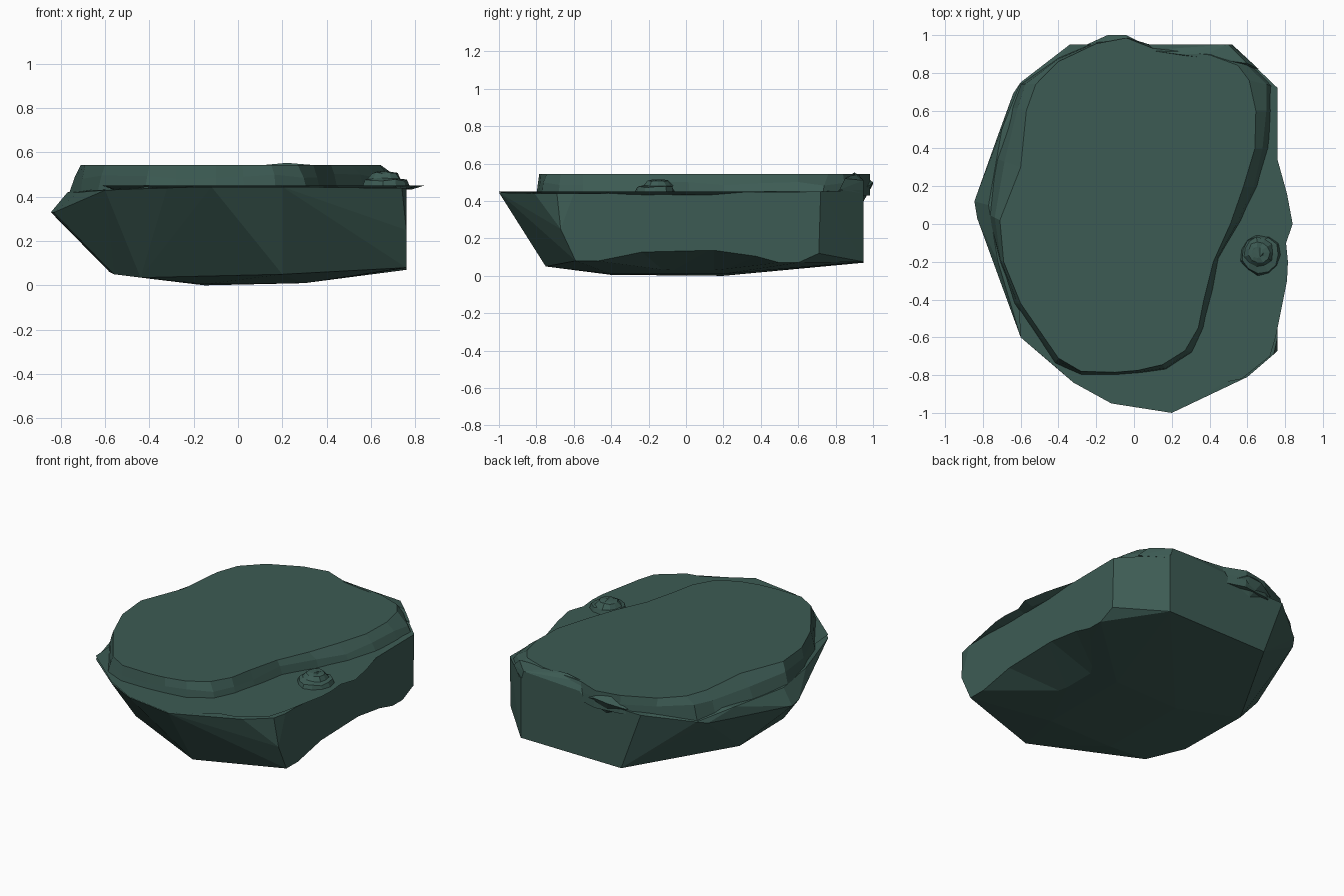
import bpy, bmesh, math, random

if "Cube" in bpy.data.objects:
    bpy.data.objects.remove(bpy.data.objects["Cube"])

random.seed(4)
mat = bpy.data.materials.new("dark_green_stone")
mat.diffuse_color = (0.046, 0.105, 0.088, 1)
mat.use_nodes = True
mat.node_tree.nodes["Principled BSDF"].inputs["Base Color"].default_value = mat.diffuse_color


def finish(name, bm):
    bmesh.ops.recalc_face_normals(bm, faces=bm.faces)
    me = bpy.data.meshes.new(name)
    bm.to_mesh(me)
    bm.free()
    ob = bpy.data.objects.new(name, me)
    bpy.context.collection.objects.link(ob)
    me.materials.append(mat)
    return ob


def loft(name, rings):
    """Closed solid through rings that share one point count."""
    bm = bmesh.new()
    vs = [[bm.verts.new(p) for p in r] for r in rings]
    n = len(vs[0])
    for a, b in zip(vs, vs[1:]):
        for i in range(n):
            j = (i + 1) % n
            bm.faces.new((a[i], a[j], b[j], b[i]))
    caps = [bm.faces.new(vs[0]), bm.faces.new(vs[-1])]
    bmesh.ops.triangulate(bm, faces=caps)
    return finish(name, bm)


def hull(name, pts):
    bm = bmesh.new()
    for p in pts:
        bm.verts.new(p)
    r = bmesh.ops.convex_hull(bm, input=bm.verts)
    junk = {g for g in r["geom_interior"] + r["geom_unused"] if isinstance(g, bmesh.types.BMVert)}
    bmesh.ops.delete(bm, geom=list(junk), context='VERTS')
    return finish(name, bm)


# Main boulder: upper rim, bulging left flank, tapered underside
rim = [(-.6, -.6, .43), (-.4, -.77, .44), (-.32, -.84, .44), (-.12, -.95, .445),
       (.2, -1, .445), (.47, -.84, .44), (.6, -.81, .44), (.74, -.69, .44),
       (.76, -.6, .44), (.76, .72, .45), (.52, .95, .46), (-.34, .95, .45)]
flank = [(-.845, .12, .33), (-.83, .03, .33), (-.78, .25, .37), (-.72, .47, .36),
         (-.64, .69, .38), (-.6, .75, .4), (-.72, -.2, .42), (-.66, -.35, .43),
         (-.77, .1, .42), (-.7, .5, .43)]
lower = [(.2, -.75, .05), (.76, -.59, .08), (.76, -.67, .25), (.76, .6, .07),
         (.76, .71, .12), (.52, .95, .075), (-.2, .95, .07), (-.58, .28, .06),
         (-.56, -.2, .05), (-.44, -.42, .035), (-.15, -.4, .005), (.3, -.4, .01),
         (.3, .2, .01), (-.15, .2, 0), (.52, .62, .055), (.5, -.55, .055)]
body = hull("boulder_body", rim + flank + lower)

# Hollow the underside below the flat right wall
cutter = hull("underside_cutter", [(.8, -.57, .075), (.8, -.25, .14), (.8, .15, .15),
                                   (.8, .4, .115), (.8, .6, .06), (.4, -.1, .01),
                                   (.4, .15, .01), (.8, -.57, -.2), (.8, .6, -.2),
                                   (.4, 0, -.2)])
cutter.hide_render = True
mod = body.modifiers.new("hollow", 'BOOLEAN')
mod.operation, mod.solver, mod.object = 'DIFFERENCE', 'EXACT', cutter
bpy.context.view_layer.objects.active = body
bpy.ops.object.modifier_apply(modifier=mod.name)
bpy.data.objects.remove(cutter)

# Thin overhanging shelf along the front and right
shelf = [(-.6, -.6), (-.4, -.77), (-.32, -.84), (-.12, -.95), (.2, -1), (.47, -.84),
         (.57, -.82), (.72, -.7), (.75, -.6), (.81, -.3), (.815, -.2), (.805, -.1),
         (.84, 0), (.81, .16), (.76, .34), (.7, .6), (0, .7), (-.6, .3), (-.62, -.3)]
loft("shelf", [[(x * .93, y * .96, .432) for x, y in shelf],
               [(x, y, .45) for x, y in shelf]])

# Raised plateau: top outline and the foot outline it slopes down to
top = [(-.28, -.78), (-.1, -.785), (.02, -.775), (.15, -.745), (.27, -.67), (.34, -.55),
       (.37, -.4), (.42, -.2), (.51, 0), (.58, .2), (.64, .4), (.645, .6), (.61, .76),
       (.55, .84), (.4, .895), (.1, .93), (-.04, .985), (-.2, .955), (-.4, .86),
       (-.52, .74), (-.57, .6), (-.6, .3), (-.71, .02), (-.69, -.2), (-.6, -.42),
       (-.4, -.71)]
foot = [(-.28, -.8), (-.1, -.8), (.03, -.79), (.17, -.77), (.31, -.68), (.37, -.55),
        (.41, -.4), (.45, -.18), (.57, .02), (.66, .2), (.72, .4), (.73, .6), (.74, .73),
        (.62, .85), (.5, .945), (.1, .945), (-.03, .985), (-.2, .965), (-.4, .88),
        (-.6, .74), (-.65, .62), (-.74, .35), (-.77, .05), (-.71, -.2), (-.64, -.42),
        (-.42, -.74)]
mid = []
for (ax, ay), (bx, by) in zip(top, foot):
    t = random.uniform(.4, .75)
    mid.append((ax + (bx - ax) * t, ay + (by - ay) * t, random.uniform(.48, .505)))
loft("plateau", [[(x, y, .395 if x < -.55 else .43) for x, y in foot], mid,
                 [(x, y, .543) for x, y in top]])

# Back edge bumps breaking the rim
hull("rear_rim_bump", [(.08, .92, .54), (.38, .9, .54), (.22, .9, .553), (.1, .95, .49),
                       (.5, .95, .51), (.6, .85, .52), (.66, .82, .46), (.52, .95, .44),
                       (.05, .95, .44)])
hull("rear_nub", [(-.14, 1, .49), (-.04, 1, .5), (-.25, .95, .46), (.06, .95, .46),
                  (-.04, .95, .54), (-.14, .95, .54), (-.09, .95, .4), (-.1, .8, .48)])


# Small stepped knob on the shelf
def knob_ring(cx, cy, r, z, n=11):
    return [(cx + r * k * math.cos(a), cy + r * k * math.sin(a), z + random.uniform(-.004, .004))
            for a, k in ((math.tau * i / n, random.uniform(.92, 1.05)) for i in range(n))]


loft("knob", [knob_ring(.67, -.165, .11, .445), knob_ring(.67, -.165, .1, .475),
              knob_ring(.66, -.15, .08, .482), knob_ring(.66, -.15, .058, .508),
              knob_ring(.655, -.15, .03, .512)])
